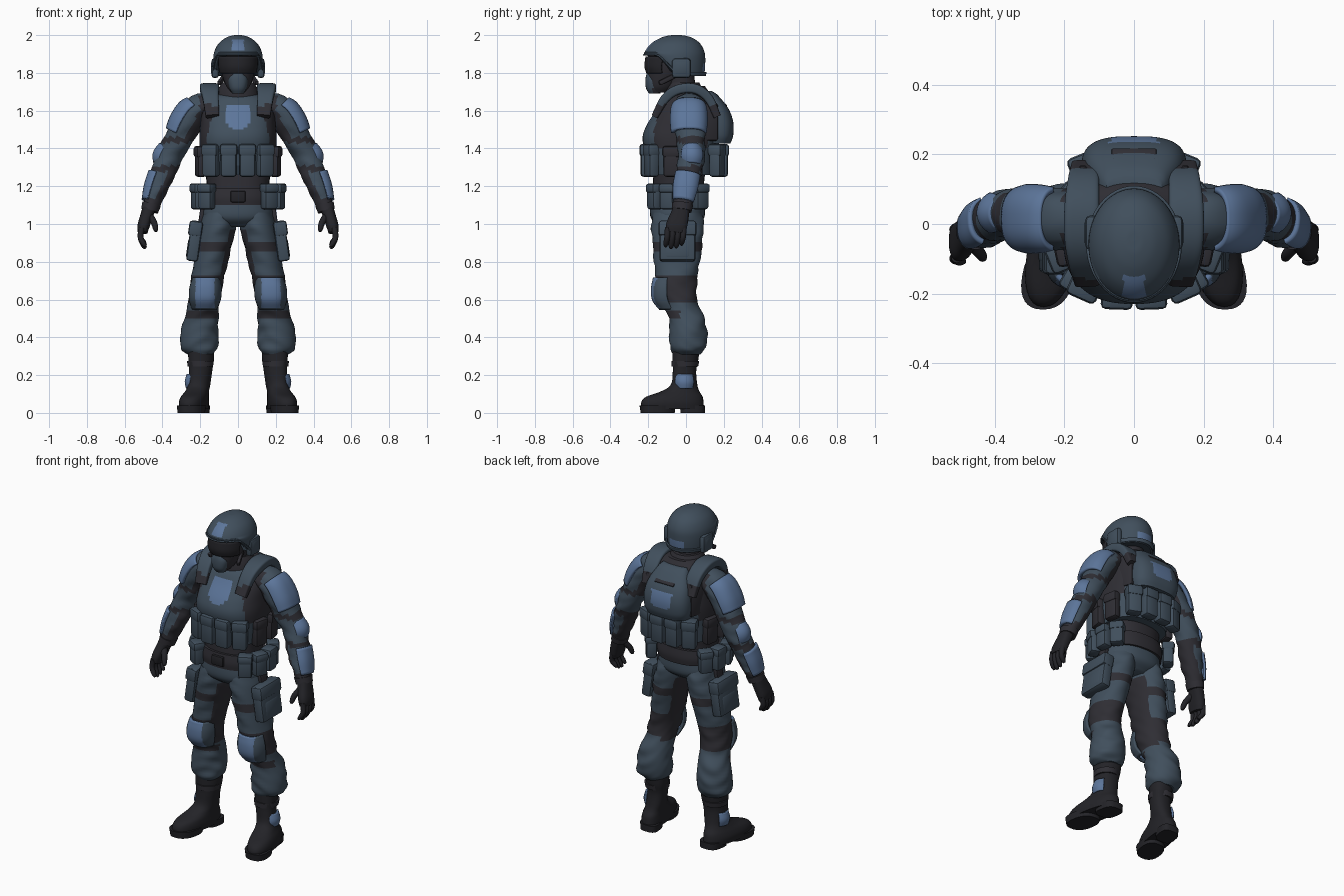
import bpy, bmesh, math
from mathutils import Vector, Matrix, Euler

COLOURS = {"slate": (0.052, 0.078, 0.108), "dark_fabric": (0.028, 0.027, 0.034),
           "blue_plate": (0.108, 0.180, 0.325), "black_rubber": (0.017, 0.017, 0.021)}
MATS = {}
for key, rgb in COLOURS.items():
    MATS[key] = bpy.data.materials.new(key)
    MATS[key].diffuse_color = (*rgb, 1)
S, D, B, K = COLOURS


def finish(bm, name, colour, mirror, thick=0):
    """Turn a bmesh into an object, colouring faces by name or by rule."""
    bmesh.ops.recalc_face_normals(bm, faces=bm.faces)
    used = []
    for f in bm.faces:
        c = colour(f.calc_center_median()) if callable(colour) else colour
        if c not in used:
            used.append(c)
        f.material_index = used.index(c)
    me = bpy.data.meshes.new(name)
    bm.to_mesh(me)
    bm.free()
    for c in used:
        me.materials.append(MATS[c])
    ob = bpy.data.objects.new(name, me)
    bpy.context.collection.objects.link(ob)
    if thick:
        so = ob.modifiers.new("shell", "SOLIDIFY")
        so.thickness, so.offset = thick, 0
    if mirror:
        ob.modifiers.new("mirror", "MIRROR").use_mirror_merge = False
    return ob


def loft(name, rings, colour, mirror=False, p=2, n=32, steps=5, flat=True,
         ref=(0, 1, 0), arc=None, thick=0, warp=None):
    """Smooth skin through rings (x, y, z, radius_u, radius_v); arc makes an open shell."""
    q = [Vector(r) for r in rings]
    q = [q[0] * 2 - q[1]] + q + [q[-1] * 2 - q[-2]]
    pts = []
    for i in range(1, len(q) - 2):
        a, b, c, d = q[i - 1:i + 3]
        for s in range(steps):
            t = s / steps
            pts.append(0.5 * (2 * b + (c - a) * t + (2 * a - 5 * b + 4 * c - d) * t * t
                              + (3 * b - a - 3 * c + d) * t ** 3))
    pts.append(q[-2])
    bm, grid = bmesh.new(), []
    a0, a1 = arc or (0, 360)
    cols = n + 1 if arc else n
    for i, r in enumerate(pts):
        t = Vector((0, 0, 1))
        if not flat:
            t = (pts[min(i + 1, len(pts) - 1)] - pts[max(i - 1, 0)])[:3]
            t = Vector(t).normalized()
        u = Vector(ref).cross(t).normalized()
        v = t.cross(u)
        row = []
        for k in range(cols):
            ang = math.radians(a0 + (a1 - a0) * k / n)
            cs, sn = math.cos(ang), math.sin(ang)
            co = (Vector(r[:3]) + u * r[3] * math.copysign(abs(cs) ** (2 / p), cs)
                  + v * r[4] * math.copysign(abs(sn) ** (2 / p), sn))
            row.append(bm.verts.new(warp(co) if warp else co))
        grid.append(row)
    for lo, hi in zip(grid, grid[1:]):
        for k in range(n):
            m = (k + 1) % cols
            bm.faces.new((lo[k], lo[m], hi[m], hi[k]))
    if not arc:
        bm.faces.new(grid[0])
        bm.faces.new(grid[-1])
    return finish(bm, name, colour, mirror, thick)


def boxes(name, items, colour, mirror=False, bevel=0.015):
    """Rounded boxes (centre, size, rotation in degrees) in one object."""
    bm = bmesh.new()
    for loc, size, rot in items:
        m = (Matrix.Translation(loc) @ Euler([math.radians(a) for a in rot]).to_matrix().to_4x4()
             @ Matrix.Diagonal((*size, 1)))
        vs = bmesh.ops.create_cube(bm, size=1, matrix=m)["verts"]
        es = list({e for v in vs for e in v.link_edges})
        bmesh.ops.bevel(bm, geom=es, offset=min(bevel, min(size) * 0.4), segments=2,
                        profile=0.5, affect="EDGES")
    return finish(bm, name, colour, mirror)


def pouches(name, spots, z, size, colour=S):
    """Pouch with a lid at each (x, y, facing angle)."""
    w, d, h = size
    items = []
    for x, y, a in spots:
        items.append(((x, y, z), (w, d, h), (0, 0, a)))
        items.append(((x, y, z + h * 0.33), (w + .008, d + .012, h * 0.38), (0, 0, a)))
    return boxes(name, items, colour, True)


def folds(co):
    """Soft cloth creases."""
    w = math.sin(co.z * 70 + co.x * 35 + co.y * 25) * math.sin(co.y * 40 + co.z * 22)
    return co + Vector((0.004 * w, 0.005 * w, 0))


# Torso, vest and pelvis
loft("torso", [(0, -.04, 1.06, .17, .14), (0, -.04, 1.2, .165, .135), (0, -.03, 1.32, .18, .14),
               (0, -.01, 1.45, .19, .15), (0, .02, 1.58, .2, .13), (0, .03, 1.68, .165, .1),
               (0, .02, 1.73, .09, .08)], D, p=2.3)


def vest_rule(c):
    ax = abs(c.x)
    if c.y < -.05 and 1.5 < c.z < 1.635 and ax < .066 * min(1, (c.z - 1.46) / .08):
        return B
    return S if ax < .165 - max(0, c.z - 1.46) * .25 or c.z < 1.4 else D


loft("vest", [(0, -.02, 1.26, .185, .17), (0, -.025, 1.36, .2, .185), (0, -.025, 1.45, .205, .205),
              (0, -.015, 1.52, .2, .195), (0, 0, 1.6, .19, .16), (0, .015, 1.665, .15, .135),
              (0, .02, 1.69, .11, .1)], vest_rule, p=2.5, n=72, steps=7)
loft("pelvis", [(0, -.045, .985, .1, .09), (0, -.045, 1.03, .18, .14), (0, -.045, 1.1, .178, .145),
                (0, -.04, 1.16, .168, .138)], S, p=2.3)
loft("belt", [(0, -.04, 1.1, .184, .152), (0, -.04, 1.14, .188, .156), (0, -.04, 1.19, .18, .15)], D, p=2.3)
boxes("buckle", [((0, -.193, 1.145), (.08, .025, .06), (0, 0, 0))], K, bevel=.008)

# Shoulder straps over the vest
loft("shoulder_strap", [(.135, -.165, 1.57, .018, .036), (.145, -.11, 1.665, .024, .042),
                        (.15, -.04, 1.712, .026, .05), (.15, .05, 1.715, .026, .05),
                        (.145, .12, 1.665, .024, .045), (.14, .165, 1.57, .02, .04)],
     lambda c: D if c.z < 1.63 else S, True, p=5, flat=False, ref=(1, 0, 0))
loft("collar", [(0, 0, 1.66, .12, .115), (0, -.01, 1.71, .105, .1), (0, -.015, 1.75, .085, .085)], D)

# Pouches round the vest and belt
pouches("chest_pouches", [(.049, -.21, 2), (.142, -.183, 24)], 1.335, (.084, .06, .17))
pouches("side_pouches", [(.198, -.075, 78), (.195, .045, 100)], 1.33, (.085, .05, .16), D)
pouches("back_pouches", [(.049, .19, 180), (.14, .165, 158)], 1.335, (.084, .065, .17))
pouches("belt_pouches", [(.165, -.165, 30), (.212, -.095, 68), (.215, -.005, 93), (.185, .075, 128)],
        1.145, (.078, .062, .135))

# Back pack with plate and vent bars
loft("back_pack", [(0, .145, 1.425, .135, .09), (0, .15, 1.47, .15, .1), (0, .15, 1.54, .15, .1),
                   (0, .14, 1.61, .135, .085), (0, .115, 1.68, .1, .055), (0, .1, 1.705, .08, .035)],
     lambda c: B if c.y > .18 and 1.49 < c.z < 1.585 and abs(c.x) < .07 * min(1, (c.z - 1.44) / .08)
     else S, p=3, n=64, steps=6)
boxes("vent_bars", [((0, .205 - .026 * i, 1.63 + .024 * i), (.13, .025, .014), (-40, 0, 0)) for i in range(3)],
      D, bevel=.005)
boxes("pack_side_strap", [((.155, .12, 1.54), (.03, .1, .2), (0, 0, 15))], D, True)

# Head, mask, goggles
loft("neck", [(0, -.01, 1.66, .085, .085), (0, -.03, 1.74, .075, .08), (0, -.05, 1.82, .08, .09)], D)
loft("face", [(0, -.135, 1.695, .035, .05), (0, -.125, 1.73, .062, .075), (0, -.105, 1.79, .085, .1),
              (0, -.085, 1.85, .1, .12), (0, -.075, 1.9, .1, .125)], D)
loft("breathing_mask", [(0, -.165, 1.69, .03, .03), (0, -.17, 1.72, .045, .042), (0, -.17, 1.77, .05, .044),
                        (0, -.165, 1.81, .022, .04)], lambda c: S if c.y < -.175 else D, p=2.4)
loft("goggles", [(0, -.1, 1.8, .092, .1), (0, -.1, 1.835, .098, .11), (0, -.09, 1.885, .1, .115)], K,
     arc=(-165, -15), thick=.02)

# Helmet, its rim lifted at the front
def lift_rim(co):
    k = max(.12, min(1, .12 + (co.y + .15) / .12))
    if co.z < 1.91:
        co.z = 1.91 - (1.91 - co.z) * k
    return co


def helmet_rule(c):
    if c.y < -.08 and abs(c.x) < .031 and 1.915 < c.z < 1.978:
        return B
    return B if c.y > .05 and abs(c.x) < .05 and 1.805 < c.z < 1.855 else S


loft("helmet", [(0, -.06, 1.785, .118, .15), (0, -.06, 1.8, .126, .158), (0, -.06, 1.86, .131, .162),
                (0, -.06, 1.91, .126, .158), (0, -.055, 1.955, .103, .13), (0, -.05, 1.985, .066, .085),
                (0, -.05, 1.998, .03, .04), (0, -.05, 2.0, .004, .004)], helmet_rule, n=64, steps=6, warp=lift_rim)
loft("helmet_rim", [(0, -.06, 1.785, .129, .161), (0, -.06, 1.805, .134, .166)], S, n=48,
     arc=(0, 360), thick=.008, warp=lift_rim)
boxes("ear_guard", [((.121, -.025, 1.825), (.04, .1, .105), (0, 0, 0)),
                    ((.132, -.025, 1.825), (.022, .07, .07), (0, 0, 0))], S, True, .016)
boxes("chin_strap", [((.085, -.1, 1.765), (.02, .1, .025), (25, 0, 20))], D, True, .006)

# Arms
def sleeve_rule(c):
    if c.z < 1.135 or 1.275 < c.z < 1.31 or c.x < .2:
        return D
    axis = .355 - (c.z - 1.37) * .5
    return D if c.x < axis - .035 and (c.z > 1.44 or c.z < 1.28) or 1.43 < c.z < 1.46 else S


loft("sleeve", [(.462, -.02, 1.09, .042, .048), (.43, -.005, 1.18, .056, .06), (.395, .015, 1.28, .066, .066),
                (.36, .03, 1.365, .07, .07), (.315, .025, 1.45, .074, .078), (.265, .015, 1.545, .08, .086),
                (.205, .015, 1.615, .075, .085), (.13, .015, 1.63, .06, .07)],
     sleeve_rule, True, flat=False, warp=folds)
loft("shoulder_pad", [(.302, .015, 1.47, .08, .088), (.275, .015, 1.525, .088, .094),
                      (.24, .015, 1.58, .088, .092), (.212, .015, 1.61, .075, .085)], B, True,
     p=2.6, flat=False, arc=(-75, 75), thick=.018)
loft("elbow_pad", [(.38, .03, 1.31, .062, .05), (.368, .032, 1.35, .078, .062), (.347, .03, 1.395, .068, .05)],
     B, True, flat=False, arc=(-55, 55), thick=.018)
loft("forearm_guard", [(.456, -.015, 1.115, .05, .054), (.43, -.003, 1.185, .065, .066),
                       (.403, .01, 1.255, .07, .066)], B, True, p=2.5, flat=False, arc=(-65, 65), thick=.014)
loft("glove_cuff", [(.468, -.022, 1.07, .046, .052), (.458, -.018, 1.105, .05, .056)], D, True, flat=False)

# Gloved hands: palm, four fingers, thumb
loft("palm", [(.505, -.055, .955, .026, .05), (.5, -.05, .99, .032, .056), (.485, -.035, 1.04, .033, .05),
              (.465, -.02, 1.1, .036, .042)], K, True, p=2.5, flat=False)
for i in range(4):
    y, dz = -.096 + i * .028, (.006, -.004, 0, .014)[i]
    loft(f"finger_{i + 1}", [(.488, y - .012, .875 + dz, .007, .007), (.5, y - .01, .89 + dz, .013, .014),
                             (.516, y - .004, .93, .015, .015), (.51, y, .98, .016, .016)],
         K, True, n=12, flat=False)
loft("thumb", [(.435, -.1, .96, .007, .007), (.436, -.095, .975, .014, .014), (.446, -.08, 1.01, .017, .017),
               (.475, -.045, 1.05, .022, .022)], K, True, n=12, flat=False)

# Trouser legs
def trouser_rule(c):
    if .845 < c.z < .895 or .59 < c.z < .73 or .5 < c.z < .54 and c.y < -.03:
        return D
    return D if c.z > .56 and c.x < .2 - (c.z - .56) * .25 - .06 and c.z < .97 else S


loft("trouser_leg", [(.2, .005, .31, .068, .07), (.206, .01, .345, .098, .095), (.203, .012, .42, .1, .1),
                     (.195, .003, .5, .09, .095), (.182, -.025, .57, .083, .092), (.172, -.05, .65, .086, .105),
                     (.153, -.05, .75, .088, .115), (.128, -.045, .88, .094, .13), (.105, -.045, .99, .094, .138),
                     (.095, -.045, 1.06, .085, .13)], trouser_rule, True, n=40, warp=folds)

# Knee pads and thigh gear
loft("knee_pad", [(.178, -.035, .55, .06, .1), (.175, -.05, .6, .078, .122), (.172, -.055, .66, .08, .122),
                  (.168, -.055, .715, .066, .112)],
     lambda c: B if abs(c.x - .174) < .046 and c.z > .56 else S, True, p=2.8, n=36, arc=(-165, -15), thick=.016)
boxes("thigh_pouch", [((.23, -.045, .91), (.062, .19, .215), (0, -8, 0)),
                      ((.225, -.045, .975), (.072, .2, .08), (0, -8, 0)),
                      ((.256, -.045, .87), (.028, .13, .1), (0, -8, 0))], S, True, .014)
boxes("thigh_hanger", [((.19, -.04, 1.045), (.03, .06, .12), (0, -8, 0))], D, True, .008)

# Boots, toes turned slightly outward
def toe_out(co):
    co.x -= (co.y + .02) * .16
    return co


loft("boot", [(.225, -.07, .02, .07, .165), (.225, -.072, .055, .073, .165), (.222, -.062, .085, .068, .15),
              (.215, -.03, .115, .06, .1), (.207, -.01, .15, .057, .07), (.2, -.008, .22, .06, .062),
              (.198, -.003, .28, .066, .068), (.198, 0, .335, .068, .072)], K, True, p=2.3, warp=toe_out)
loft("sole", [(.226, -.15, 0, .07, .09), (.226, -.15, .04, .075, .096)], K, True, p=2.4, warp=toe_out)
loft("heel", [(.22, .035, 0, .058, .065), (.22, .035, .04, .06, .066)], K, True, p=3, warp=toe_out)
loft("boot_strap", [(.199, -.006, .245, .067, .07), (.199, -.004, .275, .071, .074)], D, True)
loft("ankle_guard", [(.21, -.008, .13, .058, .05), (.207, -.008, .165, .068, .058), (.204, -.008, .205, .06, .05)],
     B, True, arc=(-50, 50), thick=.014)

# Smooth shading with crisp edges
bpy.ops.object.select_all(action="SELECT")
bpy.context.view_layer.objects.active = bpy.data.objects["torso"]
bpy.ops.object.shade_smooth_by_angle(angle=math.radians(40))
